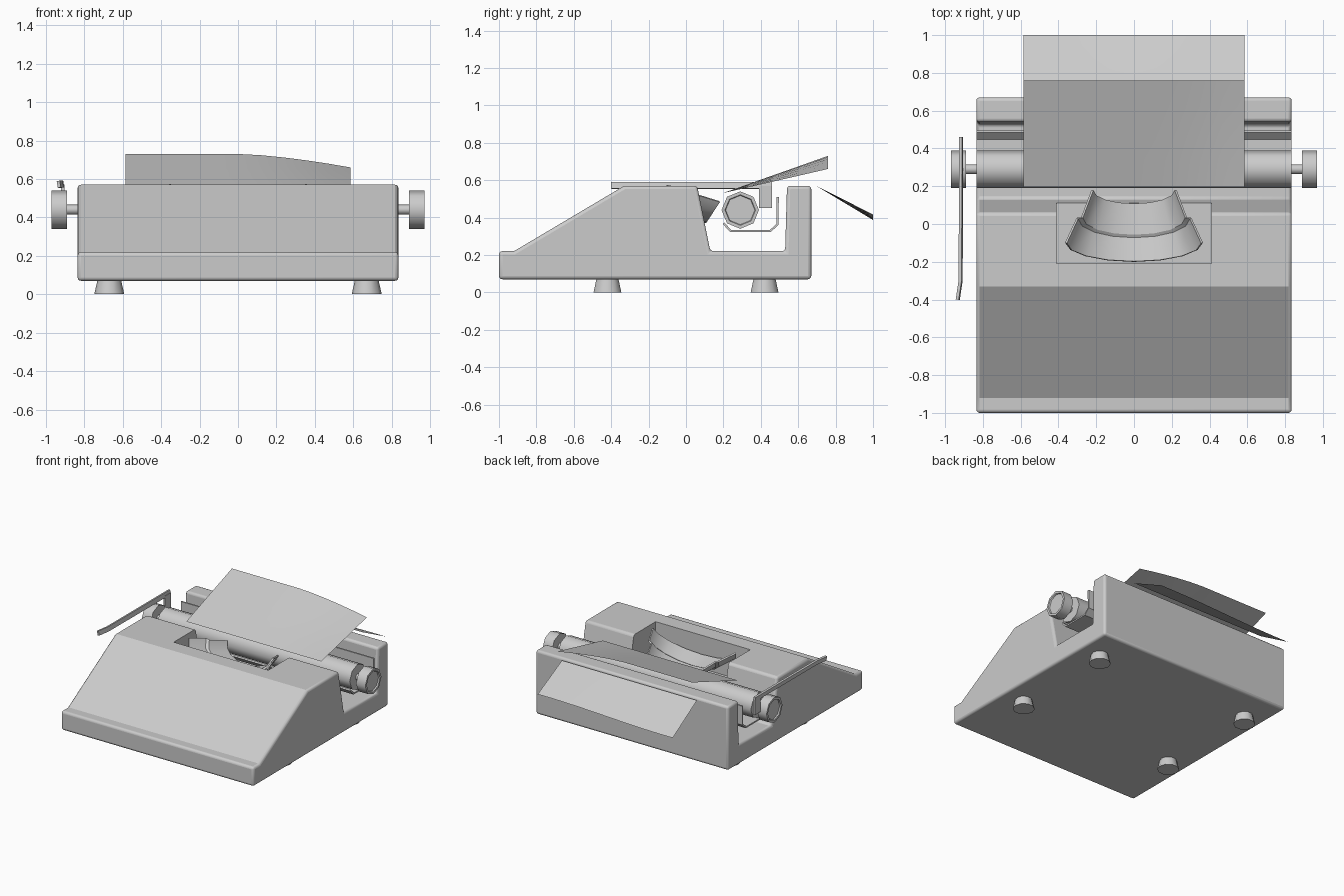
import bpy, bmesh, math
from mathutils import Vector

cube = bpy.data.objects.get("Cube")
if cube:
    bpy.data.objects.remove(cube, do_unlink=True)

grey = bpy.data.materials.new("light grey")
grey.use_nodes = True
COLOUR = (0.6, 0.6, 0.6, 1)
grey.diffuse_color = COLOUR
grey.node_tree.nodes["Principled BSDF"].inputs["Base Color"].default_value = COLOUR


def finish(name, bm, angle=30, recalc=True):
    """Turn a bmesh into a shaded grey object."""
    if recalc:
        bmesh.ops.recalc_face_normals(bm, faces=bm.faces)
    mesh = bpy.data.meshes.new(name)
    bm.to_mesh(mesh)
    bm.free()
    ob = bpy.data.objects.new(name, mesh)
    bpy.context.collection.objects.link(ob)
    mesh.materials.append(grey)
    shade(ob, angle)
    return ob


def activate(ob):
    bpy.ops.object.select_all(action='DESELECT')
    ob.select_set(True)
    bpy.context.view_layer.objects.active = ob


def shade(ob, angle):
    activate(ob)
    bpy.ops.object.shade_smooth_by_angle(angle=math.radians(angle))


def apply_modifiers(ob):
    activate(ob)
    for m in list(ob.modifiers):
        bpy.ops.object.modifier_apply(modifier=m.name)


def prism(name, profile, x0, x1, angle=30):
    """Extrude a closed (y, z) profile along x."""
    bm = bmesh.new()
    face = bm.faces.new([bm.verts.new((x0, y, z)) for y, z in profile])
    ext = bmesh.ops.extrude_face_region(bm, geom=[face])
    moved = [v for v in ext["geom"] if isinstance(v, bmesh.types.BMVert)]
    bmesh.ops.translate(bm, verts=moved, vec=(x1 - x0, 0, 0))
    return finish(name, bm, angle)


def lathe(name, origin, axis, stations, sides, angle=50):
    """Stack rings given as (distance along axis, radius) and cap both ends."""
    bm = bmesh.new()
    turn = Vector((0, 0, 1)).rotation_difference(Vector(axis))
    rings = []
    for d, r in stations:
        rings.append([bm.verts.new(Vector(origin) + turn @ Vector((
            r * math.cos(math.tau * i / sides), r * math.sin(math.tau * i / sides), d)))
            for i in range(sides)])
    for a, b in zip(rings, rings[1:]):
        for i in range(sides):
            j = (i + 1) % sides
            bm.faces.new((a[i], a[j], b[j], b[i]))
    bm.faces.new(rings[0])
    bm.faces.new(rings[-1])
    return finish(name, bm, angle)


def sheet(name, rows, thickness=0.0, angle=30):
    """Skin a grid of points, optionally thickened."""
    bm = bmesh.new()
    grid = [[bm.verts.new(p) for p in row] for row in rows]
    for a, b in zip(grid, grid[1:]):
        for i in range(len(a) - 1):
            bm.faces.new((a[i], a[i + 1], b[i + 1], b[i]))
    ob = finish(name, bm, angle, recalc=False)
    if thickness:
        mod = ob.modifiers.new("thickness", 'SOLIDIFY')
        mod.thickness = thickness
        mod.offset = 0
        apply_modifiers(ob)
        shade(ob, angle)
    return ob


# Body: side profile with rounded edges
body = prism("body", [(-1, 0.07), (-1, 0.22), (-0.92, 0.22), (-0.33, 0.57), (0.06, 0.57),
                      (0.13, 0.22), (0.53, 0.22), (0.54, 0.57), (0.67, 0.57), (0.67, 0.07)],
             -0.835, 0.835)
bevel = body.modifiers.new("soft edges", 'BEVEL')
bevel.width = 0.018
bevel.segments = 3
bevel.limit_method = 'ANGLE'
bevel.angle_limit = math.radians(40)

# Well in the top of the body, open toward the carriage
well = prism("well_cutter", [(-0.21, 0.31), (0.3, 0.31), (0.3, 0.7), (-0.21, 0.7)], -0.41, 0.41)
well.hide_render = True
cut = body.modifiers.new("well", 'BOOLEAN')
cut.object = well
cut.solver = 'EXACT'
apply_modifiers(body)
bpy.data.objects.remove(well, do_unlink=True)
shade(body, 40)

# Type basket: stepped half cone hanging inside the well
basket_rows = []
for radius, y, z, drop in [(0.22, 0.18, 0.485, 0.6), (0.275, 0.035, 0.53, 0.6),
                           (0.3, 0.03, 0.54, 0.62), (0.36, -0.1, 0.572, 0.5)]:
    row = []
    for i in range(9):
        t = math.pi * i / 8
        depth = drop * radius * math.sin(t)
        row.append((radius * math.cos(t), y - 0.55 * depth, z - 0.83 * depth))
    basket_rows.append(row)
sheet("type_basket", basket_rows, 0.012)

# Platen, shafts and knobs
AXIS_Y, AXIS_Z = 0.29, 0.44
lathe("platen", (-0.835, AXIS_Y, AXIS_Z), (1, 0, 0), [(0, 0.1), (1.67, 0.1)], 8)
for side, label in ((1, "left"), (-1, "right")):
    start = (side * 0.83, AXIS_Y, AXIS_Z)
    lathe(label + "_shaft", start, (side, 0, 0), [(0, 0.026), (0.07, 0.026)], 8)
    lathe(label + "_knob", start, (side, 0, 0),
          [(0.06, 0.1), (0.14, 0.1), (0.14, 0.082), (0.13, 0.078)], 8)

# Bent carriage tray under the platen
tray = [(0.2, 0.37), (0.24, 0.327), (0.45, 0.327), (0.49, 0.365), (0.49, 0.51)]
sheet("carriage_tray", [[(x, y, z) for x in (-0.835, 0.835)] for y, z in tray], 0.012)

# Carriage return lever with bent tip and a downward mount
lever = [(-0.93, -0.4), (-0.915, -0.3), (-0.912, 0.39), (-0.912, 0.46)]
sheet("return_lever", [[(x, y, 0.555), (x - 0.006, y, 0.59)] for x, y in lever], 0.016)
sheet("lever_mount", [[(-0.912, y, 0.45), (-0.912, y, 0.57)] for y in (0.39, 0.46)], 0.016)

# Paper: curled sheet rising from the platen, and its tail behind the body
xs = [-0.585 + 0.117 * i for i in range(11)]
paper_rows = []
for j in range(5):
    t = j / 4
    paper_rows.append([(x, 0.195 + 0.565 * t,
                        0.53 + t * (0.2 - 0.07 * max(0, x / 0.585) ** 1.5)) for x in xs])
sheet("paper", paper_rows)
sheet("paper_tail", [[(x, 0.7 + 0.3 * t, 0.567 - t * (0.165 - 0.015 * math.sin(3 * x)))
                      for x in xs] for t in (0, 0.5, 1)])

# Feet, slightly flared toward the ground
for x in (-0.67, 0.67):
    for y, end in ((-0.42, "front"), (0.42, "back")):
        side = "left" if x > 0 else "right"
        lathe(f"{end}_{side}_foot", (x, y, 0), (0, 0, 1), [(0, 0.078), (0.08, 0.06)], 10)
